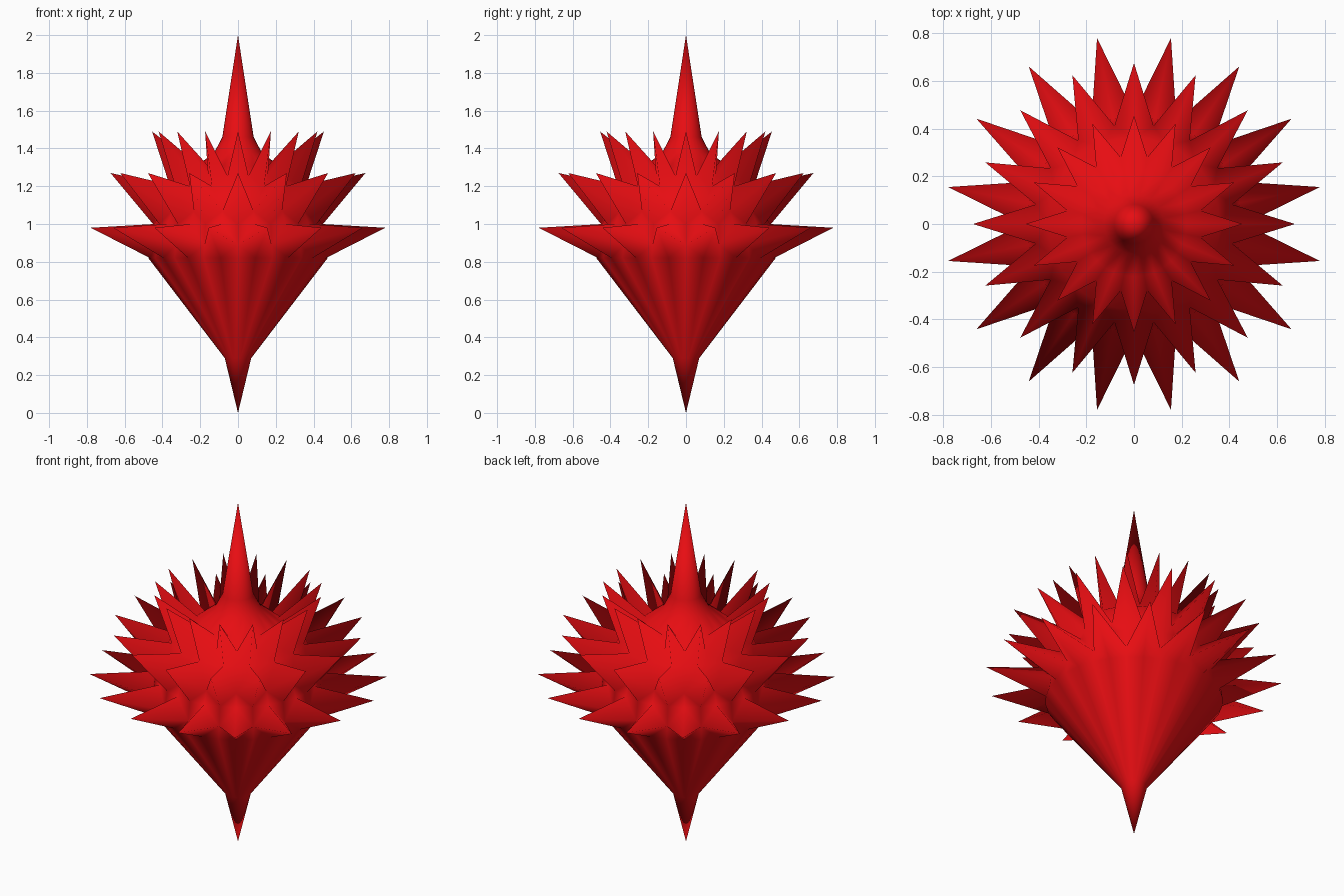
import bpy, bmesh, math

if "Cube" in bpy.data.objects:
    bpy.data.objects.remove(bpy.data.objects["Cube"])

SEG = 32                                   # two columns per spike, 16 spikes per ring
STEP = 2 * math.pi / SEG

red = bpy.data.materials.new("glossy red")
red.diffuse_color = (0.8, 0.004, 0.006, 1)
red.use_nodes = True
red.node_tree.nodes["Principled BSDF"].inputs["Base Color"].default_value = red.diffuse_color

# body profile from lower point to upper spire: (radius, height)
BOTTOM, TOP = 0.0, 2.0
ROWS = [(0.07, 0.29), (0.475, 0.82), (0.45, 1.0),
        (0.36, 1.2), (0.22, 1.305), (0.125, 1.38), (0.083, 1.46)]
# bands with spikes: lower row -> (first column, tip radius, tip height, valley point)
SPIKES = {1: (0, 0.795, 0.98, (0.465, 0.89)),
          2: (1, 0.675, 1.27, (0.42, 1.07)),
          3: (1, 0.455, 1.49, (0.285, 1.255))}

bm = bmesh.new()


def polar(r, column, z):
    return bm.verts.new((r * math.cos(column * STEP), r * math.sin(column * STEP), z))


def fan(tip, loop):
    for v, w in zip(loop, loop[1:]):
        bm.faces.new((v, w, tip))


rings = [[polar(r, i, z) for i in range(SEG)] for r, z in ROWS]
low_tip = bm.verts.new((0, 0, BOTTOM))
high_tip = bm.verts.new((0, 0, TOP))

# lower point and upper spire
fan(low_tip, (rings[0] + rings[0][:1])[::-1])
fan(high_tip, rings[-1] + rings[-1][:1])

# bands of the body, either plain or pulled out into diamond-based spikes
for k in range(len(ROWS) - 1):
    lo, hi = rings[k], rings[k + 1]
    if k in SPIKES:
        start, tip_r, tip_z, (val_r, val_z) = SPIKES[k]
        valley = {s % SEG: polar(val_r, s, val_z) for s in range(start, start + SEG, 2)}
        for s in range(start, start + SEG, 2):
            a, b, c, d = [(s + n) % SEG for n in range(4)]
            tip = polar(tip_r, b, tip_z)
            fan(tip, [lo[b], valley[c], hi[b], valley[a], lo[b]])
            # body surface below and above each valley point
            fan(valley[c], [lo[b], lo[c], lo[d]])
            fan(valley[c], [hi[d], hi[c], hi[b]])
    else:
        for i in range(SEG):
            j = (i + 1) % SEG
            bm.faces.new((lo[i], lo[j], hi[j], hi[i]))

bmesh.ops.recalc_face_normals(bm, faces=bm.faces)
for f in bm.faces:
    f.smooth = True

mesh = bpy.data.meshes.new("spiked_ornament")
bm.to_mesh(mesh)
bm.free()
mesh.materials.append(red)
ornament = bpy.data.objects.new("spiked_ornament", mesh)
bpy.context.collection.objects.link(ornament)
